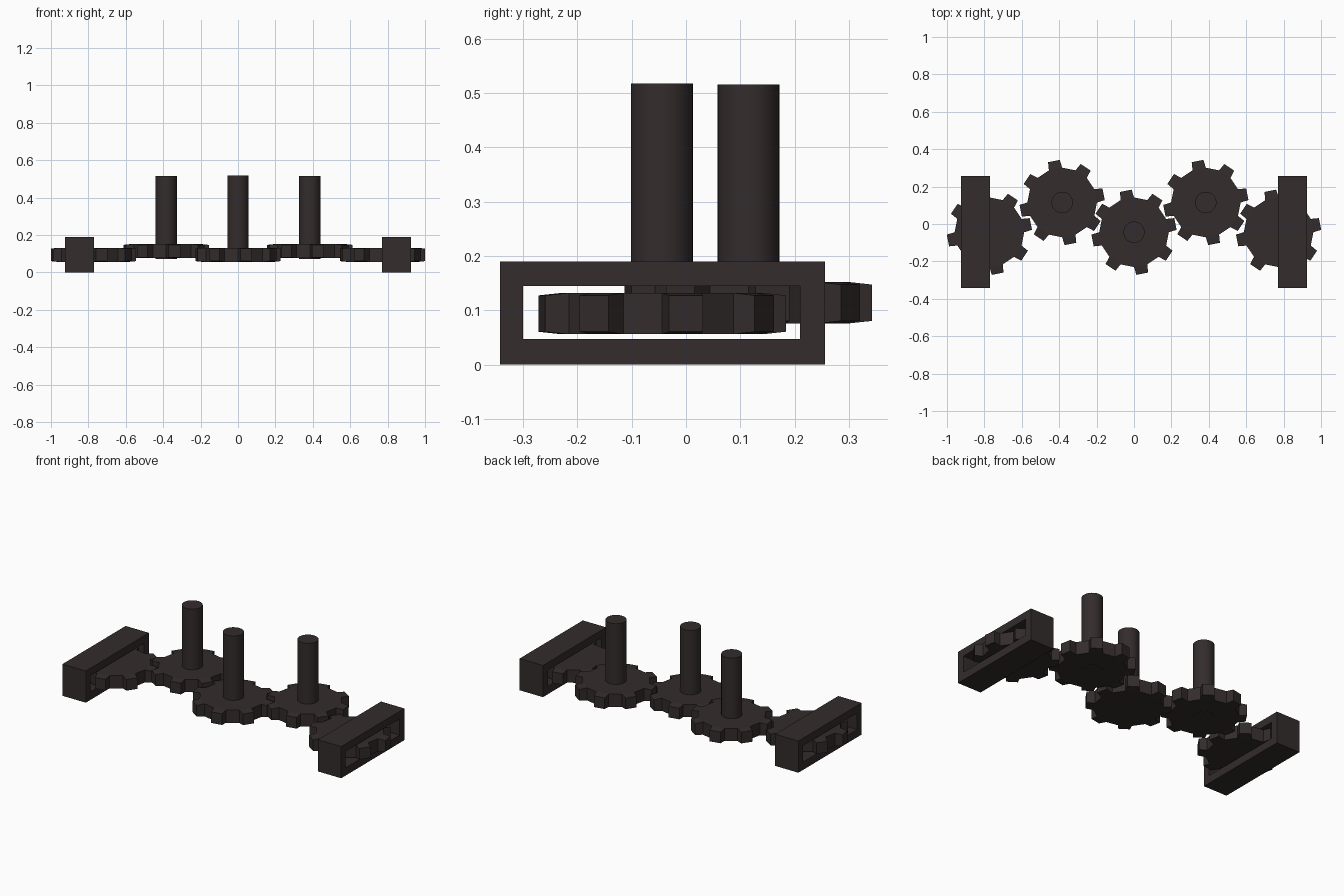
import bpy, bmesh, math
from mathutils import Vector

if "Cube" in bpy.data.objects:
    bpy.data.objects.remove(bpy.data.objects["Cube"])

mat = bpy.data.materials.new("dark brown")
mat.diffuse_color = (0.034, 0.025, 0.025, 1)
mat.use_nodes = True
mat.node_tree.nodes["Principled BSDF"].inputs["Base Color"].default_value = mat.diffuse_color


def finish(bm, name):
    bmesh.ops.recalc_face_normals(bm, faces=bm.faces)
    me = bpy.data.meshes.new(name)
    bm.to_mesh(me)
    bm.free()
    me.materials.append(mat)
    ob = bpy.data.objects.new(name, me)
    bpy.context.collection.objects.link(ob)
    return ob


# Gear: 16-sided disc, every second side face pulled out into a tapered tooth
def gear(name, x, y, z0, z1, r=0.186, reach=0.226, taper=0.88):
    bm = bmesh.new()
    ring = [bm.verts.new((r * math.cos(i * math.pi / 8), r * math.sin(i * math.pi / 8), z0))
            for i in range(16)]
    base = bm.faces.new(ring)
    out = bmesh.ops.extrude_face_region(bm, geom=[base], use_keep_orig=True)
    for v in out["geom"]:
        if isinstance(v, bmesh.types.BMVert):
            v.co.z = z1
    bmesh.ops.recalc_face_normals(bm, faces=bm.faces)
    sides = []
    for f in bm.faces:
        c = f.calc_center_median()
        a = math.degrees(math.atan2(c.y, c.x)) % 360
        if abs(f.normal.z) < 0.5 and round((a - 11.25) / 22.5) % 2 == 0:
            sides.append(f)
    step = reach - r * math.cos(math.pi / 16)
    for f in bmesh.ops.extrude_discrete_faces(bm, faces=sides)["faces"]:
        c = f.calc_center_median()
        d = Vector((c.x, c.y, 0)).normalized() * step
        for v in f.verts:
            v.co = c + (v.co - c) * taper + d
    bmesh.ops.translate(bm, verts=bm.verts, vec=(x, y, 0))
    return finish(bm, name)


# Upright shaft
def shaft(name, x, y, z0, z1, r=0.057):
    bm = bmesh.new()
    bmesh.ops.create_cone(bm, cap_ends=True, segments=32, radius1=r, radius2=r, depth=z1 - z0)
    bmesh.ops.translate(bm, verts=bm.verts, vec=(x, y, (z0 + z1) / 2))
    ob = finish(bm, name)
    for p in ob.data.polygons:
        p.use_smooth = abs(p.normal.z) < 0.5
    bpy.context.view_layer.objects.active = ob
    ob.select_set(True)
    bpy.ops.object.shade_smooth_by_angle()
    ob.select_set(False)


# Rectangular end frame with an opening running along x
def frame(name, x0, x1):
    bm = bmesh.new()
    outer = [(-0.343, 0), (0.256, 0), (0.256, 0.19), (-0.343, 0.19)]
    inner = [(-0.3, 0.047), (0.21, 0.047), (0.21, 0.145), (-0.3, 0.145)]
    o0, i0, o1, i1 = [[bm.verts.new((x, y, z)) for y, z in loop]
                      for x in (x0, x1) for loop in (outer, inner)]
    for k in range(4):
        n = (k + 1) % 4
        for a, b in ((o0, i0), (i0, i1), (i1, o1), (o1, o0)):
            bm.faces.new((a[k], a[n], b[n], b[k]))
    finish(bm, name)


LOW, HIGH = -0.044, 0.115

# Low row: middle and two end gears
for name, x in (("middle", 0), ("left_end", -0.773), ("right_end", 0.773)):
    gear(name + "_gear", x, LOW, 0.056, 0.132)

# Raised gears with shafts
for name, x in (("left", -0.384), ("right", 0.384)):
    gear(name + "_gear", x, HIGH, 0.076, 0.152)
    shaft(name + "_shaft", x, HIGH, 0.073, 0.516)
shaft("middle_shaft", 0, LOW, 0.073, 0.518)

# End frames
frame("left_frame", -0.925, -0.77)
frame("right_frame", 0.77, 0.925)
